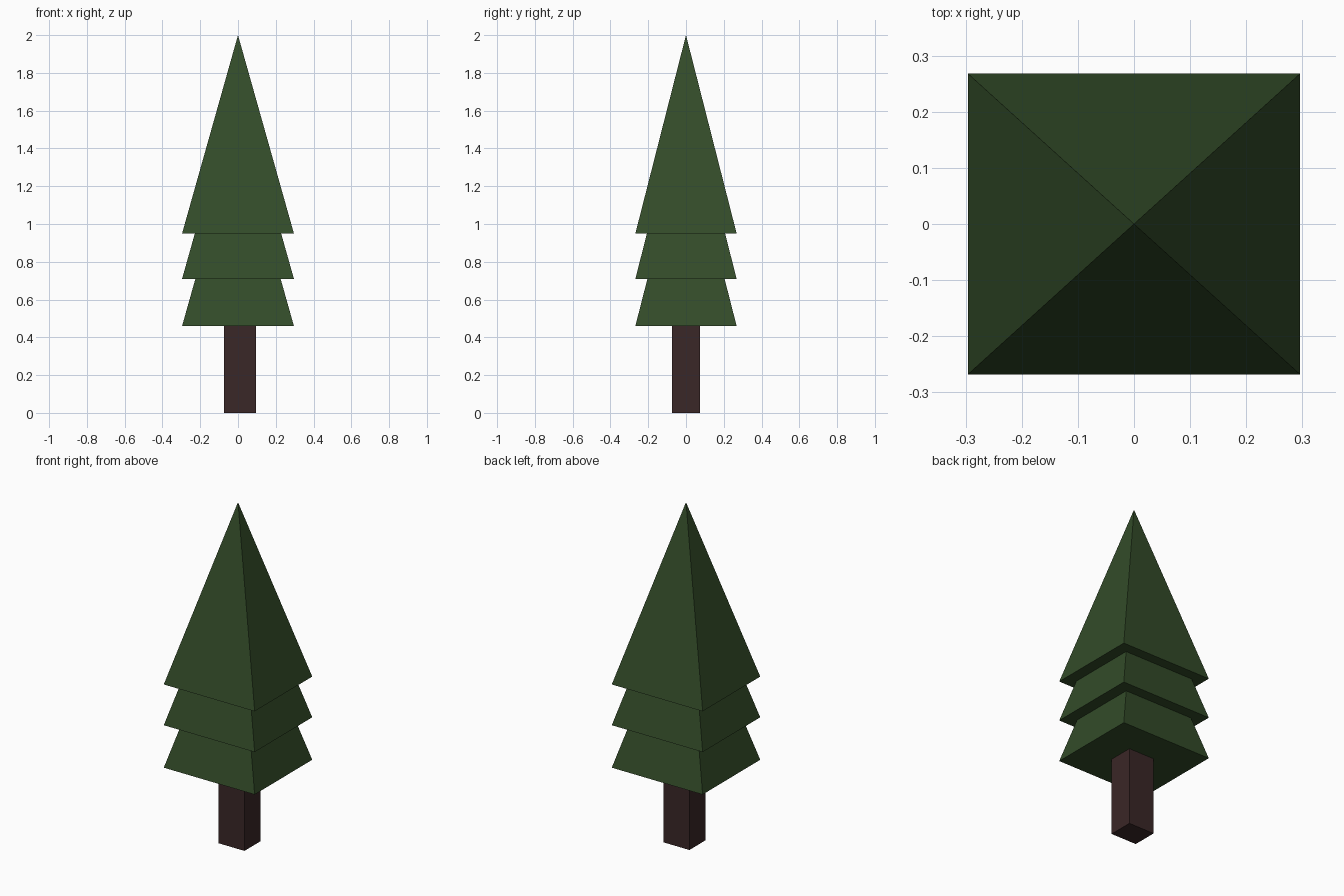
import bpy

if "Cube" in bpy.data.objects:
    bpy.data.objects.remove(bpy.data.objects["Cube"])


def material(name, colour):
    m = bpy.data.materials.new(name)
    m.diffuse_color = (*colour, 1)
    m.use_nodes = True
    m.node_tree.nodes["Principled BSDF"].inputs["Base Color"].default_value = m.diffuse_color
    return m


leaf_green = material("leaf_green", (0.033, 0.072, 0.022))
bark_brown = material("bark_brown", (0.042, 0.020, 0.020))

# Trunk, slightly off centre
bpy.ops.mesh.primitive_cube_add(size=1, location=(0.01, 0, 0.24))
trunk = bpy.context.object
trunk.name = "trunk"
trunk.scale = (0.168, 0.148, 0.48)
trunk.data.materials.append(bark_brown)


def tier(name, base_z, height=1.05, half_x=0.296, half_y=0.268):
    """Closed four-sided pyramid with its base at base_z."""
    verts = [(-half_x, -half_y, base_z), (half_x, -half_y, base_z),
             (half_x, half_y, base_z), (-half_x, half_y, base_z),
             (0, 0, base_z + height)]
    faces = [(3, 2, 1, 0)] + [(i, (i + 1) % 4, 4) for i in range(4)]
    mesh = bpy.data.meshes.new(name)
    mesh.from_pydata(verts, [], faces)
    mesh.materials.append(leaf_green)
    bpy.context.collection.objects.link(bpy.data.objects.new(name, mesh))


# Three identical overlapping branch tiers
for name, z in (("lower_branches", 0.46), ("middle_branches", 0.71), ("top_branches", 0.95)):
    tier(name, z)
